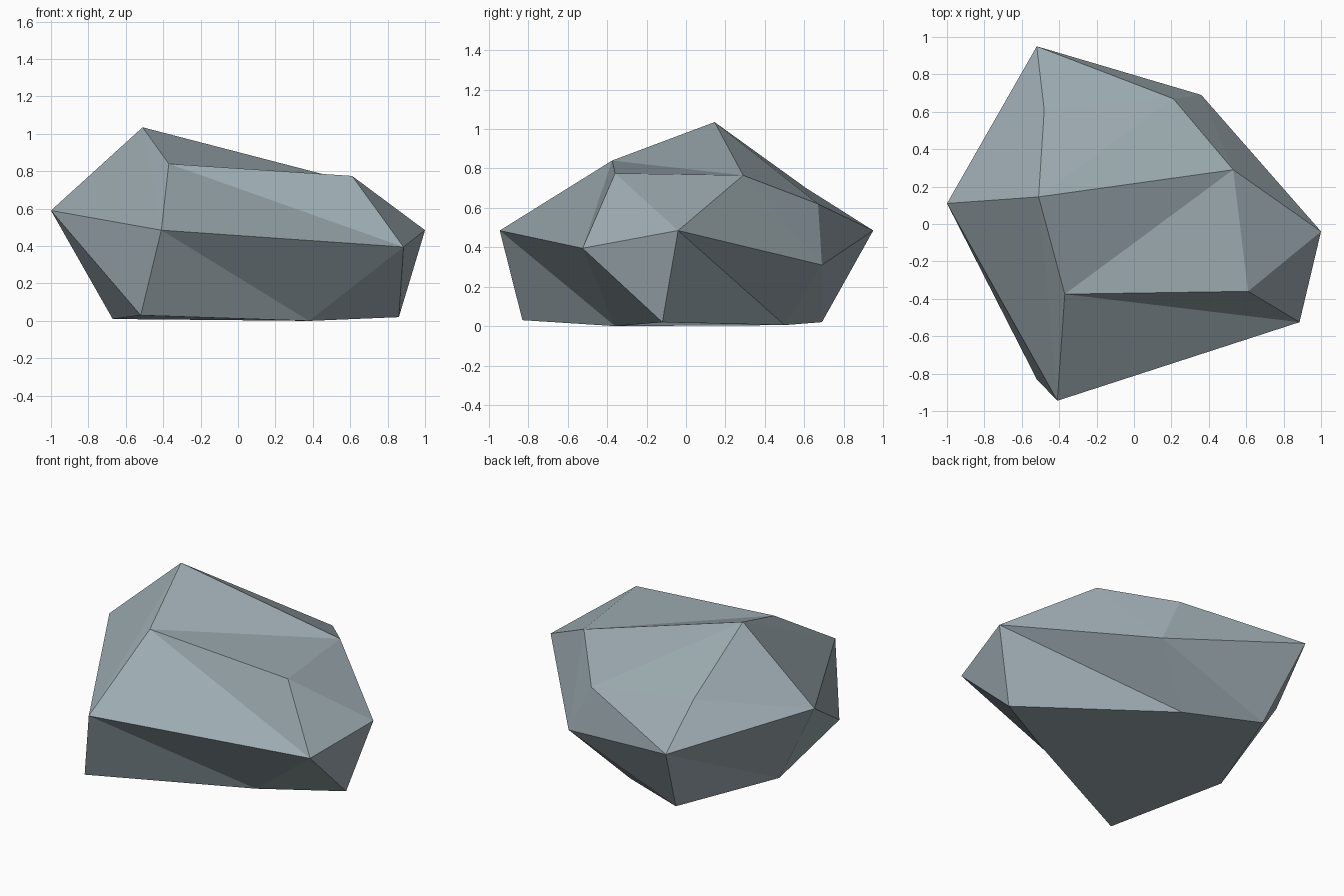
import bpy, bmesh

if "Cube" in bpy.data.objects:
    bpy.data.objects.remove(bpy.data.objects["Cube"])

# Three six-cornered rings; corner i of each ring sits above corner i of the one below
base = [(.86, -.12, .02), (.05, .50, .005), (-.41, .69, .02), (-.67, 0, .01),
        (-.52, -.83, .03), (.38, -.36, 0)]
waist = [(1, -.04, .485), (.36, .69, .31), (-.52, .95, .485), (-1, .11, .59),
         (-.41, -.945, .485), (.885, -.525, .395)]
crown = [(.53, .29, .765), (.21, .67, .62), (-.48, .61, .70), (-.51, .145, 1.035),
         (-.37, -.375, .84), (.61, -.36, .775)]

bm = bmesh.new()
rings = [[bm.verts.new(p) for p in ring] for ring in (base, waist, crown)]

# Sides: two bands, every panel creased along the same diagonal
for low, high in zip(rings, rings[1:]):
    for i in range(6):
        j = (i + 1) % 6
        bm.faces.new((low[i], low[j], high[i]))
        bm.faces.new((low[j], high[j], high[i]))

# Underside and top
bm.faces.new(rings[0][::-1])
top = rings[2]
for a, b, c in ((0, 1, 3), (1, 2, 3), (0, 3, 4), (0, 4, 5)):
    bm.faces.new((top[a], top[b], top[c]))
bmesh.ops.recalc_face_normals(bm, faces=bm.faces[:])

mesh = bpy.data.meshes.new("boulder")
bm.to_mesh(mesh)
bm.free()
boulder = bpy.data.objects.new("boulder", mesh)
bpy.context.collection.objects.link(boulder)

# Blue-grey stone
stone = bpy.data.materials.new("blue grey stone")
stone.diffuse_color = (.33, .40, .43, 1)
stone.use_nodes = True
stone.node_tree.nodes["Principled BSDF"].inputs["Base Color"].default_value = stone.diffuse_color
mesh.materials.append(stone)
